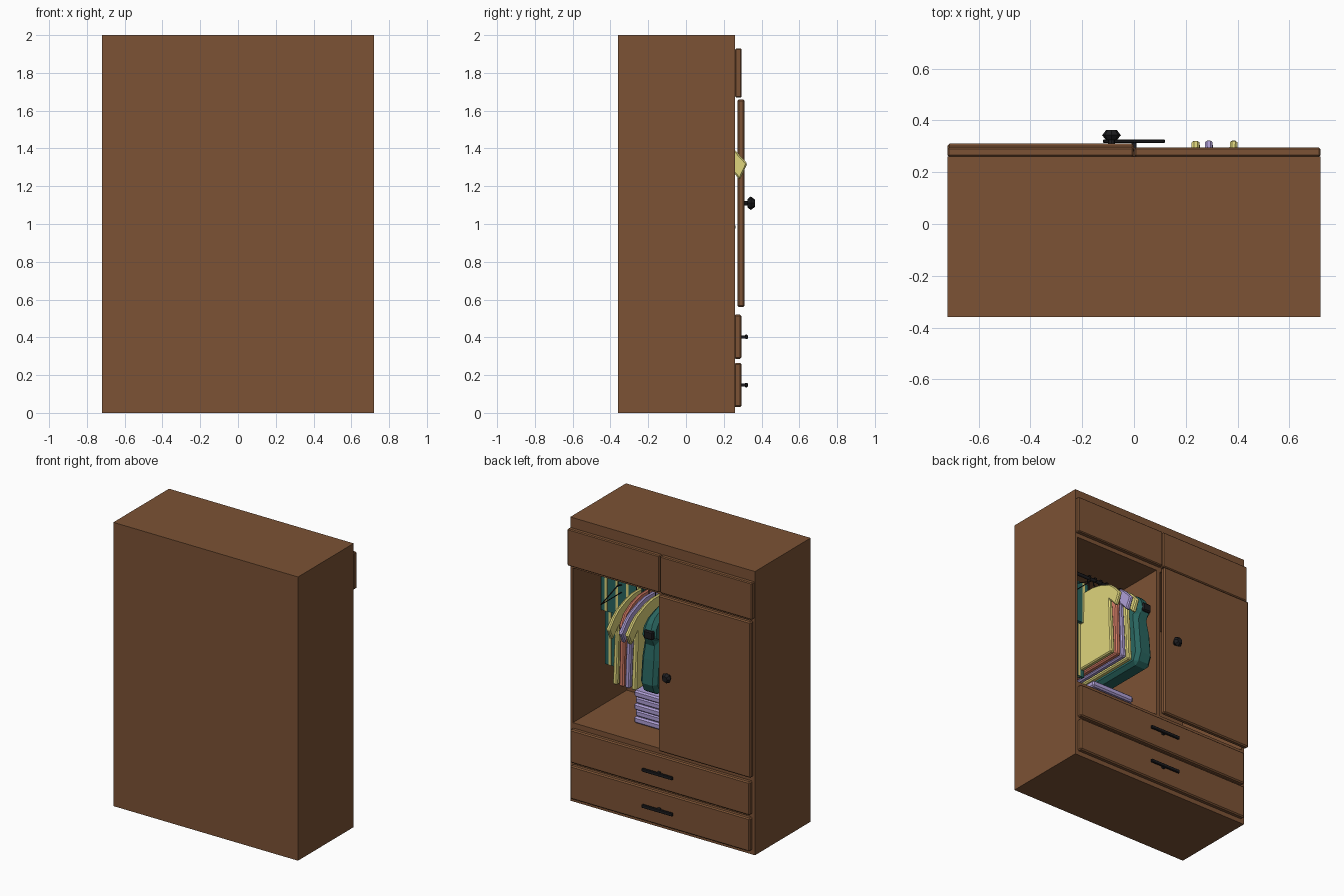
import bpy, bmesh, math
from mathutils import Matrix, Vector

if "Cube" in bpy.data.objects:
    bpy.data.objects.remove(bpy.data.objects["Cube"])

def material(name, rgb):
    m = bpy.data.materials.new(name)
    m.diffuse_color = (*rgb, 1)
    m.use_nodes = True
    m.node_tree.nodes["Principled BSDF"].inputs["Base Color"].default_value = m.diffuse_color
    return m

WOOD = material("wood", (.20, .085, .035))
DARK = material("dark_metal", (.012, .012, .014))
YELLOW = material("yellow_cloth", (.73, .66, .20))
SALMON = material("salmon_cloth", (.65, .20, .13))
LILAC = material("lilac_cloth", (.43, .35, .68))
TEAL = material("teal_cloth", (.022, .13, .115))

def finish(bm, name, mat, bevel=0):
    bmesh.ops.recalc_face_normals(bm, faces=bm.faces[:])
    me = bpy.data.meshes.new(name)
    bm.to_mesh(me)
    bm.free()
    ob = bpy.data.objects.new(name, me)
    me.materials.append(mat)
    bpy.context.collection.objects.link(ob)
    if bevel:
        b = ob.modifiers.new("bevel", 'BEVEL')
        b.width = bevel
        b.segments = 1
    return ob

def box(name, x, y, z, mat, bevel=0):
    bm = bmesh.new()
    bmesh.ops.create_cube(bm, size=1)
    for v in bm.verts:
        v.co = Vector(((r[0] + r[1]) / 2 + c * (r[1] - r[0])) for r, c in zip((x, y, z), v.co))
    return finish(bm, name, mat, bevel)

def rod(name, points, r, mat, closed=False):
    cu = bpy.data.curves.new(name, 'CURVE')
    cu.dimensions = '3D'
    cu.bevel_depth = r
    cu.bevel_resolution = 1
    cu.use_fill_caps = True
    s = cu.splines.new('POLY')
    s.points.add(len(points) - 1)
    for p, co in zip(s.points, points):
        p.co = (*co, 1)
    s.use_cyclic_u = closed
    cu.materials.append(mat)
    ob = bpy.data.objects.new(name, cu)
    bpy.context.collection.objects.link(ob)
    return ob

# Carcass around the hanging space
box("left_side", (-.72, -.70), (-.36, .26), (0, 2), WOOD)
box("right_side", (.70, .72), (-.36, .26), (0, 2), WOOD)
box("closed_back", (-.70, .70), (-.36, -.34), (0, 2), WOOD)
box("upper_case", (-.70, .70), (-.34, .26), (1.645, 2), WOOD)
box("lower_case", (-.70, .70), (-.34, .26), (0, .555), WOOD)
box("divider", (-.005, .026), (-.34, .26), (.555, 1.645), WOOD)

# Upper panels, sliding door and drawers
box("upper_panel_left", (-.72, -.002), (.26, .295), (1.67, 1.93), WOOD, .006)
box("upper_panel_right", (.002, .72), (.26, .295), (1.67, 1.93), WOOD, .006)
box("sliding_door", (-.72, 0), (.273, .31), (.56, 1.66), WOOD, .008)
for i, (z0, z1) in enumerate(((.03, .265), (.285, .52))):
    box(f"drawer_{i+1}", (-.70, .70), (.255, .293), (z0, z1), WOOD, .008)
    zc = (z0 + z1) / 2
    box(f"drawer_handle_{i+1}", (-.12, .12), (.312, .327), (zc - .012, zc + .012), DARK, .004)
    box(f"drawer_handle_stem_{i+1}", (-.01, .01), (.29, .315), (zc - .008, zc + .008), DARK)

# Faceted door knob turned around the y axis
bm = bmesh.new()
prof = [(.013, .308), (.013, .325), (.022, .325), (.036, .343), (.02, .364)]
rings = [[bm.verts.new((-.087 + r * math.cos(k * math.pi / 4), y, 1.11 + r * math.sin(k * math.pi / 4)))
          for k in range(8)] for r, y in prof]
for a, b in zip(rings, rings[1:]):
    for k in range(8):
        bm.faces.new((a[k], a[(k + 1) % 8], b[(k + 1) % 8], b[k]))
bm.faces.new(rings[0])
bm.faces.new(rings[-1])
finish(bm, "door_knob", DARK)

# Clothes rail
rod("clothes_rail", [(.02, 0, 1.565), (.705, 0, 1.565)], .012, DARK)

def hanger(name, x):
    rod(name + "_hook", [(x, .015, 1.555), (x, .018, 1.575), (x, 0, 1.588), (x, -.018, 1.575),
                         (x, -.012, 1.54), (x, 0, 1.525), (x, 0, 1.46)], .004, DARK)
    rod(name + "_frame", [(x, 0, 1.47), (x, .19, 1.405), (x, -.19, 1.405)], .005, DARK, True)

def shirt(name, x, thick, mat, half):
    # half outline from neck to hem, mirrored to the other sleeve
    pts = half + [(-y, z) for y, z in reversed(half)]
    bm = bmesh.new()
    sides = []
    for s in (-1, 1):
        vs = []
        for y, z in pts:
            t = thick * (.6 + .4 * min(1, max(0, (1.48 - z) / .3)))
            vs.append(bm.verts.new((x + s * t / 2, y, z)))
        sides.append(vs)
    a, b = sides
    bm.faces.new(a)
    bm.faces.new(b)
    for i in range(len(pts)):
        j = (i + 1) % len(pts)
        bm.faces.new((a[i], a[j], b[j], b[i]))
    finish(bm, name, mat, thick * .22)
    hanger(name + "_hanger", x)

TEE = [(.045, 1.475), (.12, 1.46), (.22, 1.42), (.265, 1.385), (.325, 1.32), (.285, 1.235),
       (.225, 1.30), (.235, 1.1), (.245, .90)]
COAT = [(.045, 1.48), (.12, 1.465), (.20, 1.43), (.25, 1.38), (.265, 1.30), (.225, 1.27),
        (.245, 1.15), (.262, .98), (.23, .90)]
SLIM = [(.045, 1.475), (.13, 1.45), (.21, 1.40), (.25, 1.33), (.235, 1.24), (.245, .90)]
shirt("yellow_shirt_1", .385, .035, YELLOW, TEE)
shirt("salmon_shirt", .335, .038, SALMON, SLIM)
shirt("lilac_shirt", .289, .036, LILAC, TEE)
shirt("yellow_shirt_2", .238, .038, YELLOW, TEE)
shirt("teal_coat", .12, .13, TEAL, COAT)
box("coat_cuff", (.075, .145), (.235, .268), (1.30, 1.36), DARK, .008)

# Striped cloths hung flat beside the shirts
for i, (x0, x1, y, z0) in enumerate(((.36, .69, -.05, 1.24), (.37, .68, -.08, .85))):
    box(f"striped_cloth_{i+1}", (x0, x1), (y - .012, y + .012), (z0, 1.54), TEAL)
    for k in range(4):
        xs = x0 + .04 + k * (x1 - x0 - .08) / 3
        box(f"cloth_stripe_{i+1}_{k+1}", (xs - .01, xs + .01), (y - .014, y + .014), (z0, 1.541), YELLOW)
hanger("cloth_hanger", .53)

# Folded stack on the compartment floor
for i in range(5):
    z = .555 + i * .046
    d = .006 * (i % 2)
    box(f"folded_cloth_{i+1}", (.04, .38 - d), (-.27, .04 - d), (z, z + .046), LILAC, .010)
